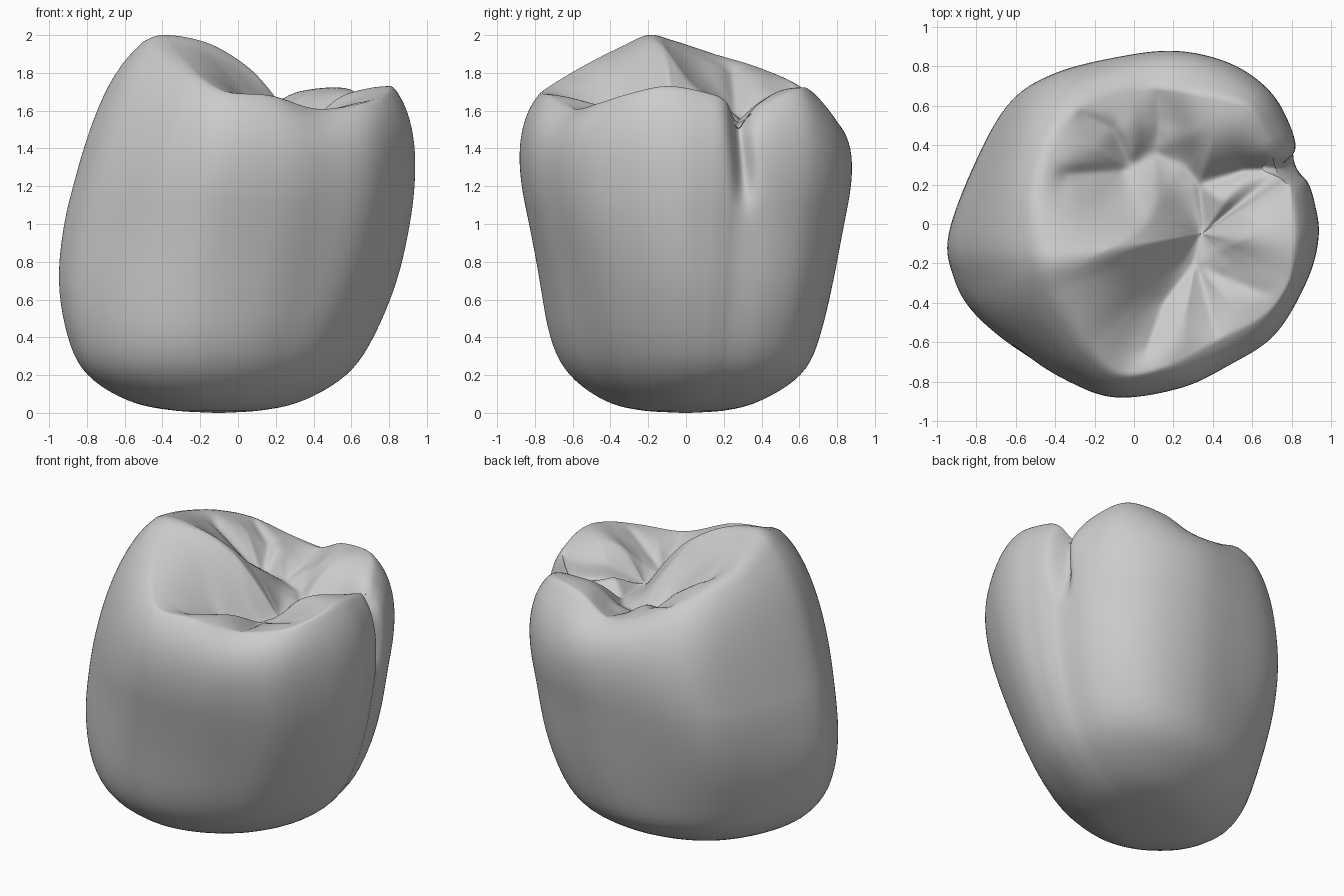
import bpy, bmesh, math
from mathutils import Vector

if "Cube" in bpy.data.objects:
    bpy.data.objects.remove(bpy.data.objects["Cube"], do_unlink=True)

SEGMENTS_PER_POINT = 18
ROW_STEPS = 5
SHOULDER_STEPS = 16
BITE_STEPS = 44
PIT = Vector((.345, -.05))


def spline(points, steps, closed):
    """Catmull-Rom curve through points of any dimension."""
    n = len(points)
    pick = (lambda i: points[i % n]) if closed else (lambda i: points[max(0, min(n - 1, i))])
    out = []
    for i in range(n if closed else n - 1):
        a, b, c, d = (Vector(pick(i + k)) for k in (-1, 0, 1, 2))
        for s in range(steps):
            t = s / steps
            out.append((b * 2 + (c - a) * t + (a * 2 - b * 5 + c * 4 - d) * t ** 2
                        + (b * 3 - a - c * 3 + d) * t ** 3) / 2)
    if not closed:
        out.append(Vector(points[-1]))
    return out


def smoothstep(low, high, v):
    t = max(0, min(1, (v - low) / (high - low)))
    return t * t * (3 - 2 * t)


# Widest outline, counter-clockwise from the left side
belly = spline([
    (.94, -.05), (.915, .12), (.88, .22), (.845, .3), (.79, .5), (.68, .68), (.48, .82),
    (.2, .885), (-.1, .86), (-.47, .77), (-.68, .62), (-.85, .27), (-.945, -.08), (-.9, -.3),
    (-.8, -.48), (-.6, -.67), (-.4, -.8), (-.15, -.88), (.2, -.83), (.45, -.72),
    (.7, -.56), (.88, -.27)], SEGMENTS_PER_POINT, True)

# Crest of the cusps, matched point by point to the outline
rim = spline([
    (.81, -.1, 1.73), (.8, .11, 1.695), (.78, .21, 1.65), (.75, .28, 1.54), (.68, .43, 1.65),
    (.56, .6, 1.72), (.32, .66, 1.7), (.12, .69, 1.61), (-.08, .67, 1.64), (-.29, .58, 1.74),
    (-.42, .38, 1.83), (-.48, .15, 1.9), (-.44, -.08, 1.975), (-.4, -.2, 2),
    (-.36, -.34, 1.94), (-.28, -.5, 1.86), (-.2, -.64, 1.78), (-.06, -.76, 1.7),
    (.17, -.72, 1.68), (.42, -.59, 1.61), (.66, -.46, 1.64), (.78, -.3, 1.69)],
    SEGMENTS_PER_POINT, True)

# Wall sections: height, then x and y extents
sections = spline([
    (0, -.12, -.08, -.02, .02), (.015, -.36, .14, -.25, .22), (.06, -.57, .34, -.42, .38),
    (.2, -.79, .58, -.61, .6), (.4, -.885, .72, -.71, .69), (.7, -.945, .85, -.77, .77),
    (1, -.92, .915, -.835, .835), (1.15, -.885, .935, -.868, .866)], ROW_STEPS, False)

# Fissures of the biting surface, with their floor heights
fissures = [[Vector(p) for p in line] for line in (
    [(.1, .36, 1.5), (.25, .3, 1.49), (.33, .2, 1.48), (.35, 0, 1.48), (.3, -.2, 1.49),
     (.15, -.4, 1.57), (.07, -.63, 1.65)],
    [(.33, .2, 1.48), (.55, .27, 1.48), (.74, .28, 1.5)],
    [(.3, -.2, 1.49), (.45, -.27, 1.55), (.65, -.35, 1.64)],
    [(.1, .36, 1.5), (-.05, .27, 1.56), (-.33, .25, 1.78)],
    [(.1, .36, 1.5), (.13, .5, 1.55), (.12, .67, 1.6)],
    [(-.02, .3, 1.55), (-.1, .48, 1.64), (-.27, .56, 1.72)],
    [(.33, -.24, 1.5), (.42, -.56, 1.6)])]


def bite_height(p, crest):
    """Domed cusp slope between the nearest fissures and the crest."""
    nearest, total, floor = 9, 0, 0
    for line in fissures:
        for a, b in zip(line, line[1:]):
            run = (b - a).xy
            t = max(0, min(1, (p - a.xy).dot(run) / run.length_squared))
            q = a.lerp(b, t)
            d = (p - q.xy).length
            weight = 1 / (d + .01) ** 4
            total += weight
            floor += weight * q.z
            nearest = min(nearest, d)
    floor /= total
    gap = math.hypot(nearest, .012) - .012
    to_crest = (p - crest.xy).length
    share = gap / (gap + to_crest + 1e-6) if to_crest > 1e-6 else 1
    return crest.z - (crest.z - floor) * (1 - share) ** 2.5


def wall_point(p, row):
    """Fit the outline into one section, rounder and skewed towards the base."""
    z, x0, x1, y0, y1 = row
    u, v = p.x / .945, p.y / .885
    blend = .6 * (1 - smoothstep(0, .9, z))
    scale = 1 - blend + blend / math.hypot(u, v)
    scale *= 1 + .2 * u * v * (1 - smoothstep(.15, 1.1, z))
    u, v = u * scale, v * scale
    return Vector(((x0 + x1 + u * (x1 - x0)) / 2, (y0 + y1 + v * (y1 - y0)) / 2, z))


def column(outer, crest):
    """One strip from the base, over the crest, to the central pit."""
    pts = [wall_point(outer, row) for row in sections]
    start = pts[-1]
    lean = start - wall_point(outer, sections[-1 - ROW_STEPS])
    handle_a = start + lean * 2.3
    handle_b = crest + (start - crest) * .5
    handle_b.z = crest.z - .03
    for s in range(1, SHOULDER_STEPS + 1):
        t = s / SHOULDER_STEPS
        q = 1 - t
        pts.append(start * q ** 3 + handle_a * (3 * q * q * t)
                   + handle_b * (3 * q * t * t) + crest * t ** 3)
    end = PIT + (crest.xy - PIT).normalized() * .008
    for s in range(1, BITE_STEPS + 1):
        flat = end.lerp(crest.xy, 1 - s / BITE_STEPS)
        pts.append(Vector((flat.x, flat.y, bite_height(flat, crest))))
    # Groove running down the left wall
    for p in pts[:len(sections) + SHOULDER_STEPS]:
        if p.x > .5 and p.z > 1.05:
            middle = .28 + .12 * max(0, 1.5 - p.z)
            p.x -= .1 * math.exp(-((p.y - middle) / .045) ** 2) * smoothstep(1.07, 1.25, p.z)
    return pts


# Crown body
bm = bmesh.new()
columns = [[bm.verts.new(p) for p in column(o, c)] for o, c in zip(belly, rim)]
for a, b in zip(columns, columns[1:] + columns[:1]):
    for k in range(len(a) - 1):
        bm.faces.new((a[k], b[k], b[k + 1], a[k + 1]))
bm.faces.new([c[0] for c in reversed(columns)])
bm.faces.new([c[-1] for c in columns])

# Soften the wall and the slopes next to the fissures
wall = [v for c in columns for v in c[ROW_STEPS:len(sections) + SHOULDER_STEPS - 3]]
slopes = [v for c in columns for v in c[len(sections) + SHOULDER_STEPS:-3]]
for verts, rounds in ((wall, 12), (slopes, 3)):
    for _ in range(rounds):
        bmesh.ops.smooth_vert(bm, verts=verts, factor=.5, use_axis_x=True,
                              use_axis_y=True, use_axis_z=True)
bmesh.ops.recalc_face_normals(bm, faces=bm.faces)
mesh = bpy.data.meshes.new("tooth_crown")
bm.to_mesh(mesh)
bm.free()
crown = bpy.data.objects.new("tooth_crown", mesh)
bpy.context.collection.objects.link(crown)

# Plain grey colour
grey = bpy.data.materials.new("plain_grey")
grey.use_nodes = True
colour = (.6, .6, .6, 1)
grey.diffuse_color = colour
grey.node_tree.nodes["Principled BSDF"].inputs["Base Color"].default_value = colour
mesh.materials.append(grey)

# Smooth shading with crisp fissures
bpy.context.view_layer.objects.active = crown
crown.select_set(True)
bpy.ops.object.shade_smooth_by_angle(angle=math.radians(60))
